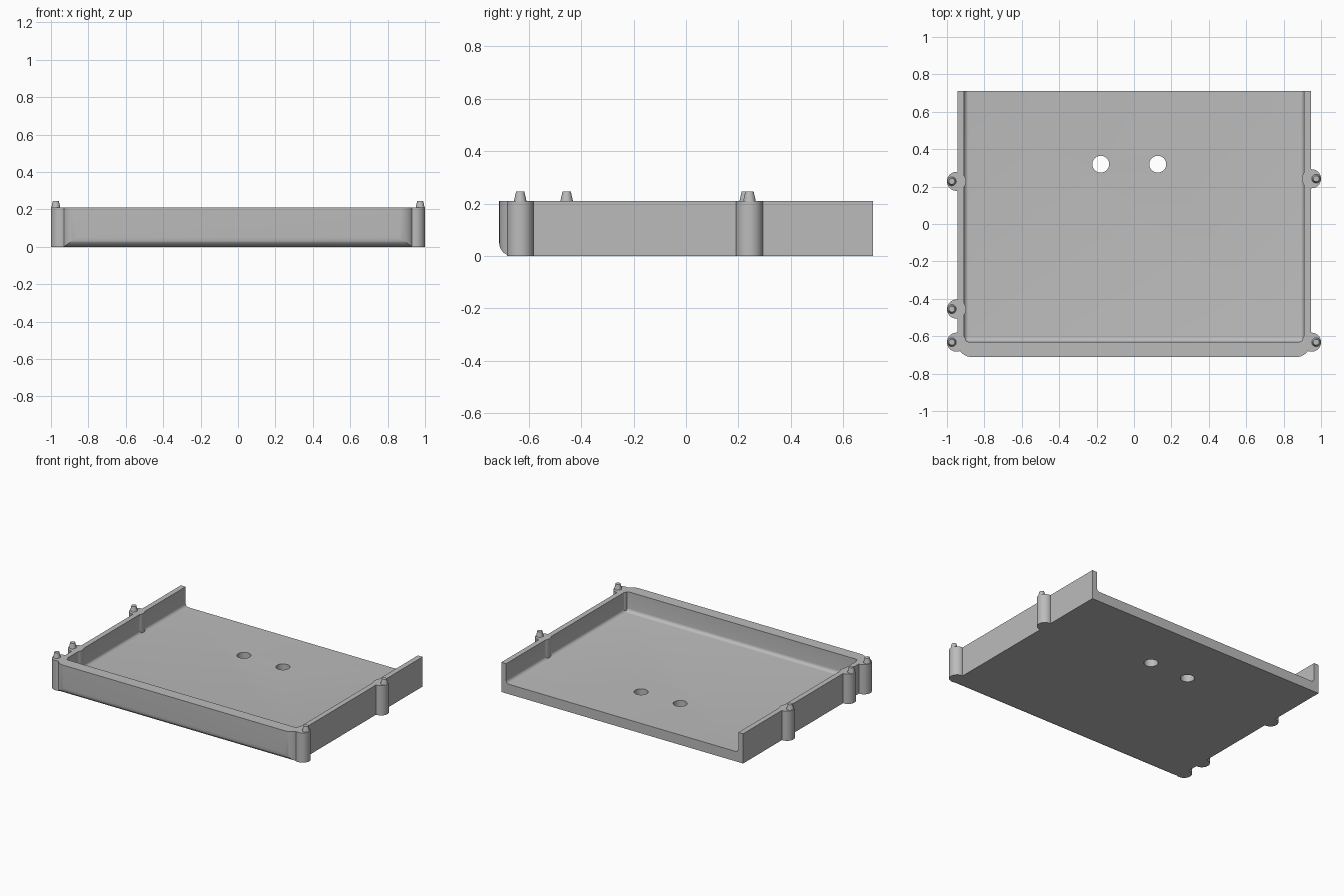
import bpy, bmesh
from math import sin, cos, pi, radians

if "Cube" in bpy.data.objects:
    bpy.data.objects.remove(bpy.data.objects["Cube"], do_unlink=True)

HEIGHT, FLOOR = 0.21, 0.07
SIDE, FRONT, BACK = 0.945, -0.712, 0.712

grey = bpy.data.materials.new("plain grey")
grey.use_nodes = True
colour = (0.5, 0.5, 0.5, 1)
grey.diffuse_color = colour
grey.node_tree.nodes["Principled BSDF"].inputs["Base Color"].default_value = colour


def finish(name, bm):
    bmesh.ops.recalc_face_normals(bm, faces=bm.faces)
    mesh = bpy.data.meshes.new(name)
    bm.to_mesh(mesh)
    bm.free()
    mesh.materials.append(grey)
    ob = bpy.data.objects.new(name, mesh)
    bpy.context.collection.objects.link(ob)
    return ob


def prism(name, points, direction):
    bm = bmesh.new()
    face = bm.faces.new([bm.verts.new(p) for p in points])
    out = bmesh.ops.extrude_face_region(bm, geom=[face])
    verts = [g for g in out["geom"] if isinstance(g, bmesh.types.BMVert)]
    bmesh.ops.translate(bm, verts=verts, vec=direction)
    return finish(name, bm)


def cone(name, x, y, z0, z1, r0, r1, sides=40):
    bm = bmesh.new()
    bmesh.ops.create_cone(bm, cap_ends=True, segments=sides, radius1=r0,
                          radius2=r1, depth=z1 - z0)
    bmesh.ops.translate(bm, verts=bm.verts, vec=(x, y, (z0 + z1) / 2))
    return finish(name, bm)


def arc(cx, cy, r, start, end, steps=12):
    angles = [radians(start + (end - start) * i / steps) for i in range(steps + 1)]
    return [(cx + r * cos(a), cy + r * sin(a)) for a in angles]


def boolean(target, tool, operation):
    mod = target.modifiers.new("boolean", "BOOLEAN")
    mod.operation, mod.object, mod.solver = operation, tool, "EXACT"
    bpy.context.view_layer.objects.active = target
    bpy.ops.object.modifier_apply(modifier=mod.name)
    bpy.data.objects.remove(tool, do_unlink=True)


def smooth(ob):
    bpy.ops.object.select_all(action="DESELECT")
    ob.select_set(True)
    bpy.context.view_layer.objects.active = ob
    bpy.ops.object.shade_smooth_by_angle(angle=radians(30))


# Tray block with rounded front corners
r = 0.08
plan = [(SIDE, BACK), (-SIDE, BACK)]
plan += arc(-SIDE + r, FRONT + r, r, 180, 270) + arc(SIDE - r, FRONT + r, r, 270, 360)
tray = prism("tray", [(x, y, 0) for x, y in plan], (0, 0, HEIGHT))

# Rounded lower front edge
r = 0.05
side = arc(FRONT + r, r, r, 180, 270) + [(1, 0), (1, 1), (FRONT, 1)]
# Oversize the profile where it need not cut
side = [(y, -0.1 if y == 1 and z == 0 else z) for y, z in side]
corner = arc(FRONT + r, r, r, 180, 270) + [(FRONT + r, -0.1), (FRONT - 0.1, -0.1), (FRONT - 0.1, r)]
boolean(tray, prism("edge_cutter", [(-1.2, y, z) for y, z in corner], (2.4, 0, 0)), "DIFFERENCE")

# Cavity, open at the back, with filleted inner edges
bm = bmesh.new()
bmesh.ops.create_cube(bm, size=1)
inner_front, inner_back, top = -0.63, 0.9, 0.4
for v in bm.verts:
    v.co = (v.co.x * 2 * 0.908,
            inner_front if v.co.y < 0 else inner_back,
            FLOOR if v.co.z < 0 else top)
edges = []
for e in bm.edges:
    mid = (e.verts[0].co + e.verts[1].co) / 2
    low = mid.z < FLOOR + 0.01
    upright = abs(e.verts[0].co.z - e.verts[1].co.z) > 0.1
    if mid.y < inner_back - 0.01 and (low or upright):
        edges.append(e)
bmesh.ops.bevel(bm, geom=edges, offset=0.024, segments=6, profile=0.5, affect="EDGES")
boolean(tray, finish("cavity_cutter", bm), "DIFFERENCE")

# Screw bosses on the side walls, each with a tapered locating pin
posts = [(-1, -0.632), (-1, -0.455), (-1, 0.228), (1, -0.632), (1, 0.242)]
for i, (s, y) in enumerate(posts, 1):
    boolean(tray, cone("boss", s * 0.949, y, 0, HEIGHT, 0.051, 0.051), "UNION")
    pin = cone(f"locating_pin_{i}", s * 0.974, y, HEIGHT - 0.005, 0.245, 0.025, 0.016, 32)
    smooth(pin)

# Two holes through the floor
for x in (-0.178, 0.127):
    boolean(tray, cone("hole_cutter", x, 0.32, -0.1, 0.3, 0.045, 0.045), "DIFFERENCE")

smooth(tray)
